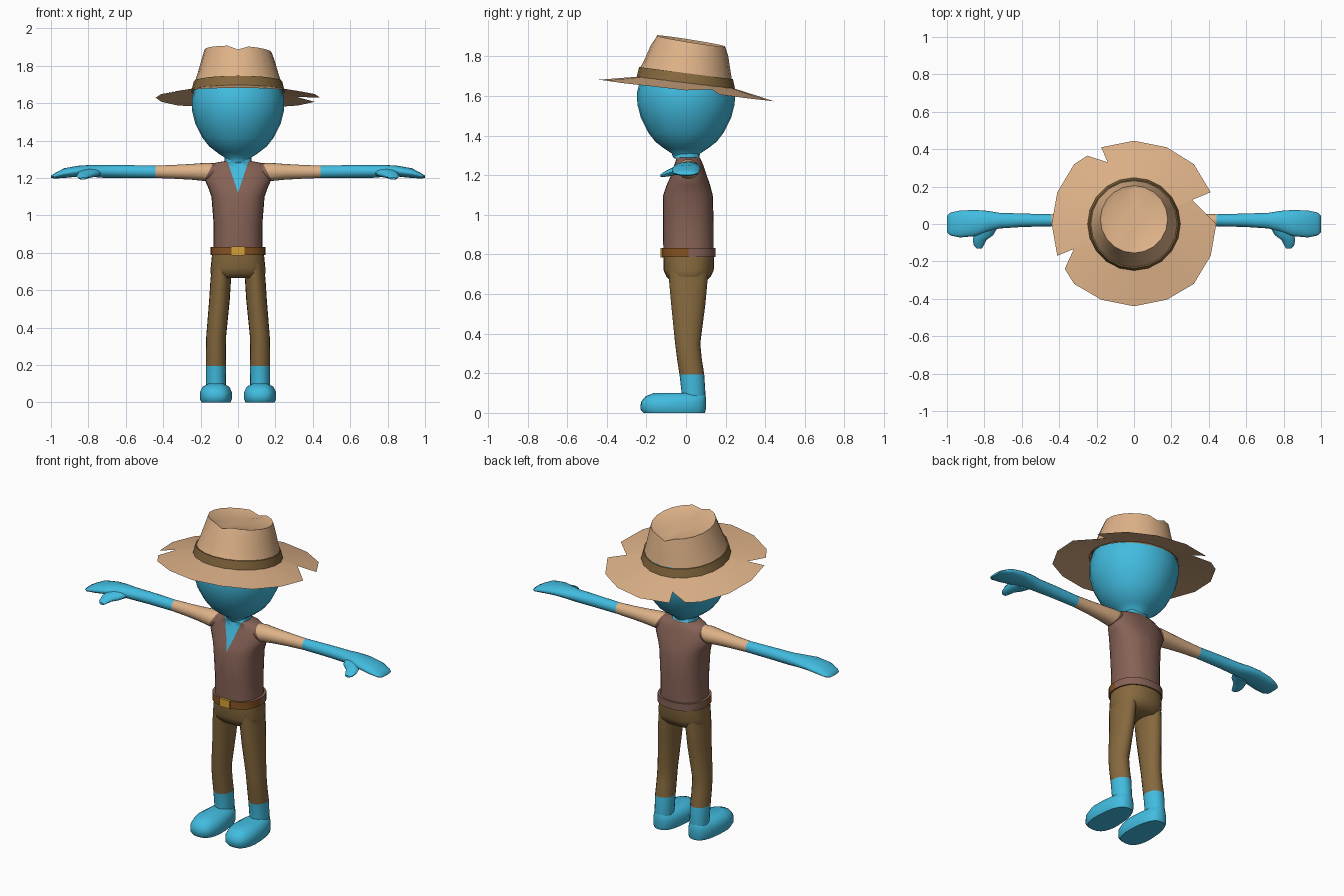
import bpy, bmesh, math
from mathutils import Vector

if "Cube" in bpy.data.objects:
    bpy.data.objects.remove(bpy.data.objects["Cube"])


def material(name, rgb):
    lin = [((c / 255 + 0.055) / 1.055) ** 2.4 for c in rgb]
    m = bpy.data.materials.new(name)
    m.diffuse_color = (*lin, 1)
    m.use_nodes = True
    m.node_tree.nodes["Principled BSDF"].inputs["Base Color"].default_value = m.diffuse_color
    return m


SKIN = material("blue_skin", (66, 188, 224))
TAN = material("tan", (222, 178, 136))
VEST = material("vest_brown", (134, 98, 86))
PANTS = material("olive_brown", (134, 105, 62))
BELT = material("belt_leather", (134, 82, 34))
GOLD = material("gold", (214, 160, 52))


def finish(name, bm, mats, rule=None, mirror=False, angle=45):
    """Turn a bmesh into a smooth-shaded object, coloured by rule(face centre)."""
    bmesh.ops.recalc_face_normals(bm, faces=bm.faces[:])
    if rule:
        for f in bm.faces:
            f.material_index = rule(f.calc_center_median())
    me = bpy.data.meshes.new(name)
    bm.to_mesh(me)
    bm.free()
    for m in mats:
        me.materials.append(m)
    ob = bpy.data.objects.new(name, me)
    bpy.context.collection.objects.link(ob)
    if mirror:
        ob.modifiers.new("mirror", "MIRROR").use_mirror_merge = False
    bpy.ops.object.select_all(action="DESELECT")
    ob.select_set(True)
    bpy.context.view_layer.objects.active = ob
    bpy.ops.object.shade_smooth_by_angle(angle=math.radians(angle))
    return ob


def ring(axis, t, c1, r1, c2, r2, n=20, p=2.0):
    """Superellipse cross-section at position t along an axis."""
    pts = []
    for i in range(n):
        a = 2 * math.pi * i / n
        c, s = math.cos(a), math.sin(a)
        u = c1 + r1 * math.copysign(abs(c) ** (2 / p), c)
        v = c2 + r2 * math.copysign(abs(s) ** (2 / p), s)
        pts.append({"x": (t, u, v), "y": (u, t, v), "z": (u, v, t)}[axis])
    return pts


def loft(rings, cap_start=True, cap_end=True):
    bm = bmesh.new()
    loops = [[bm.verts.new(p) for p in r] for r in rings]
    n = len(loops[0])
    for a, b in zip(loops, loops[1:]):
        for i in range(n):
            j = (i + 1) % n
            bm.faces.new((a[i], a[j], b[j], b[i]))
    if cap_start:
        bm.faces.new(loops[0][::-1])
    if cap_end:
        bm.faces.new(loops[-1])
    return bm


def upright(rows, cx=0.0, **kw):
    """Rings from rows of (z, half width, y front, y back)."""
    return [ring("z", z, cx, rx, (y0 + y1) / 2, (y1 - y0) / 2, **kw) for z, rx, y0, y1 in rows]


def cut(bm, co, no):
    bmesh.ops.bisect_plane(bm, geom=bm.verts[:] + bm.edges[:] + bm.faces[:],
                           plane_co=co, plane_no=no)


# Head
head = [(.065, 1.29), (.072, 1.31), (.11, 1.335), (.155, 1.37), (.19, 1.415), (.228, 1.49),
        (.246, 1.56), (.247, 1.62), (.23, 1.69), (.19, 1.75), (.11, 1.80), (.03, 1.815)]
finish("head", loft([ring("z", z, 0, r, 0, r, n=24) for r, z in head]), [SKIN])

# Torso with vest and open V neck
bm = loft(upright([(.80, .135, -.113, .14), (.85, .13, -.115, .14), (.95, .13, -.116, .14),
                   (1.10, .142, -.115, .135), (1.15, .16, -.098, .122), (1.19, .178, -.08, .108),
                   (1.25, .165, -.06, .088), (1.28, .13, -.05, .075), (1.29, .072, -.062, .068),
                   (1.33, .07, -.06, .065)], n=28, p=2.3))
for sx in (3, -3):
    cut(bm, (0, 0, 1.12), (sx, 0, -1))
finish("torso", bm, [VEST, SKIN],
       lambda c: int(c.z > 1.29 or (c.y < 0 and c.z > 1.12 + 3 * abs(c.x))), angle=60)

# Belt, leather in front, with a buckle
bm = loft(upright([(.787, .147, -.124, .15), (.832, .147, -.124, .15)], n=28, p=2.3))
finish("belt", bm, [BELT, VEST], lambda c: int(c.y > 0.013))
bm = bmesh.new()
bmesh.ops.create_cube(bm, size=1)
for v in bm.verts:
    v.co = Vector((v.co.x * .068, v.co.y * .018 - .119, v.co.z * .048 + .81))
finish("buckle", bm, [GOLD])

# Hips
finish("hips", loft(upright([(.80, .138, -.113, .143), (.72, .146, -.113, .14),
                             (.69, .146, -.10, .125), (.665, .13, -.075, .10)],
                            n=28, p=2.3)), [PANTS], angle=60)

# Legs with bare ankles
legs = [(.74, .085, .053, -.09, .112), (.66, .092, .055, -.085, .108), (.55, .099, .055, -.075, .098),
        (.35, .117, .053, -.055, .072), (.27, .118, .053, -.045, .08), (.195, .118, .054, -.033, .092),
        (.10, .118, .053, -.022, .098), (.03, .118, .05, -.022, .095)]
finish("leg", loft([ring("z", z, cx, rx, (a + b) / 2, (b - a) / 2) for z, cx, rx, a, b in legs]),
       [PANTS, SKIN], lambda c: int(c.z < .195), mirror=True)

# Feet, narrower at the heel
bm = loft(upright([(0, .08, -.215, .095), (.018, .088, -.23, .10), (.055, .087, -.228, .10),
                   (.083, .074, -.205, .10), (.10, .045, -.165, .095)], n=24, p=2.7))
for v in bm.verts:
    v.co.x = .118 + v.co.x * (1 - .9 * max(0, v.co.y + .1))
finish("foot", bm, [SKIN], mirror=True)

# Arms: vest armhole, short sleeve, bare forearm and mitten hand
arms = [(.10, .012, .05, 1.232, .045), (.17, .012, .055, 1.232, .049), (.25, .015, .045, 1.233, .042),
        (.34, .018, .037, 1.233, .037), (.44, .02, .032, 1.233, .033), (.60, .02, .036, 1.235, .034),
        (.72, .018, .042, 1.235, .034), (.78, .015, .055, 1.238, .032), (.85, .005, .07, 1.237, .029),
        (.93, 0, .072, 1.226, .026), (.98, 0, .062, 1.211, .014), (1.0, 0, .045, 1.207, .006)]
bm = loft([ring("x", *a) for a in arms])
cut(bm, (.155, 0, 1.235), (1, 0, .5))
finish("arm", bm, [TAN, SKIN, VEST],
       lambda c: 1 if c.x > .44 else 2 if c.x + .5 * (c.z - 1.235) < .155 else 0,
       mirror=True, angle=60)
thumb = [(-.02, .79, .06, 1.228, .024), (-.06, .805, .052, 1.222, .022), (-.085, .825, .037, 1.213, .018),
         (-.115, .83, .026, 1.203, .012), (-.13, .828, .015, 1.198, .006)]
finish("thumb", loft([ring("y", *t, n=12) for t in thumb]), [SKIN], mirror=True)

# Hat brim: thin tilted sheet with three torn notches
edge = [(.44, 0), (.31, .13), (.41, .17), (.32, .32), (.175, .41), (0, .445), (-.175, .41),
        (-.14, .33), (-.25, .365), (-.32, .32), (-.41, .17), (-.44, 0), (-.41, -.17),
        (-.32, -.13), (-.37, -.24), (-.32, -.32), (-.175, -.405), (0, -.44), (.175, -.405),
        (.32, -.32), (.41, -.17)]


def brim_point(x, y):
    r = math.hypot(x, y)
    return (x, y, 1.668 - .2 * (r - .245) - .122 * y)


inner = [brim_point(x * .24 / math.hypot(x, y), y * .24 / math.hypot(x, y)) for x, y in edge]
bm = loft([inner, [brim_point(x, y) for x, y in edge]], False, False)
for f in bm.faces:
    if f.normal.z < 0:
        f.normal_flip()
finish("hat_brim", bm, [TAN])


# Hat crown: tilted, dented rim and a sunken top
def hat_ring(z, r, cy=0.0, slope=.13, lean=0.0, dent=0.0):
    pts = []
    for x, y, _ in ring("z", 0, 0, r, 0, r, n=20):
        d = dent if abs(x) < .03 else 0
        pts.append((x, y + cy, z - slope * (y + cy) - lean * x - d))
    return pts


crown = [hat_ring(1.712, .232), hat_ring(1.76, .216, .008), hat_ring(1.83, .196, .018, .15),
         hat_ring(1.882, .18, .025, .16, .04, .02), hat_ring(1.872, .155, .025, .16, .04, .012),
         hat_ring(1.865, .06, .025, .16, .04)]
finish("hat_crown", loft(crown, False), [TAN], angle=35)

# Hat band
band = [hat_ring(1.66, .25), hat_ring(1.716, .237), hat_ring(1.716, .225)]
finish("hat_band", loft(band, False, False), [PANTS], angle=35)
